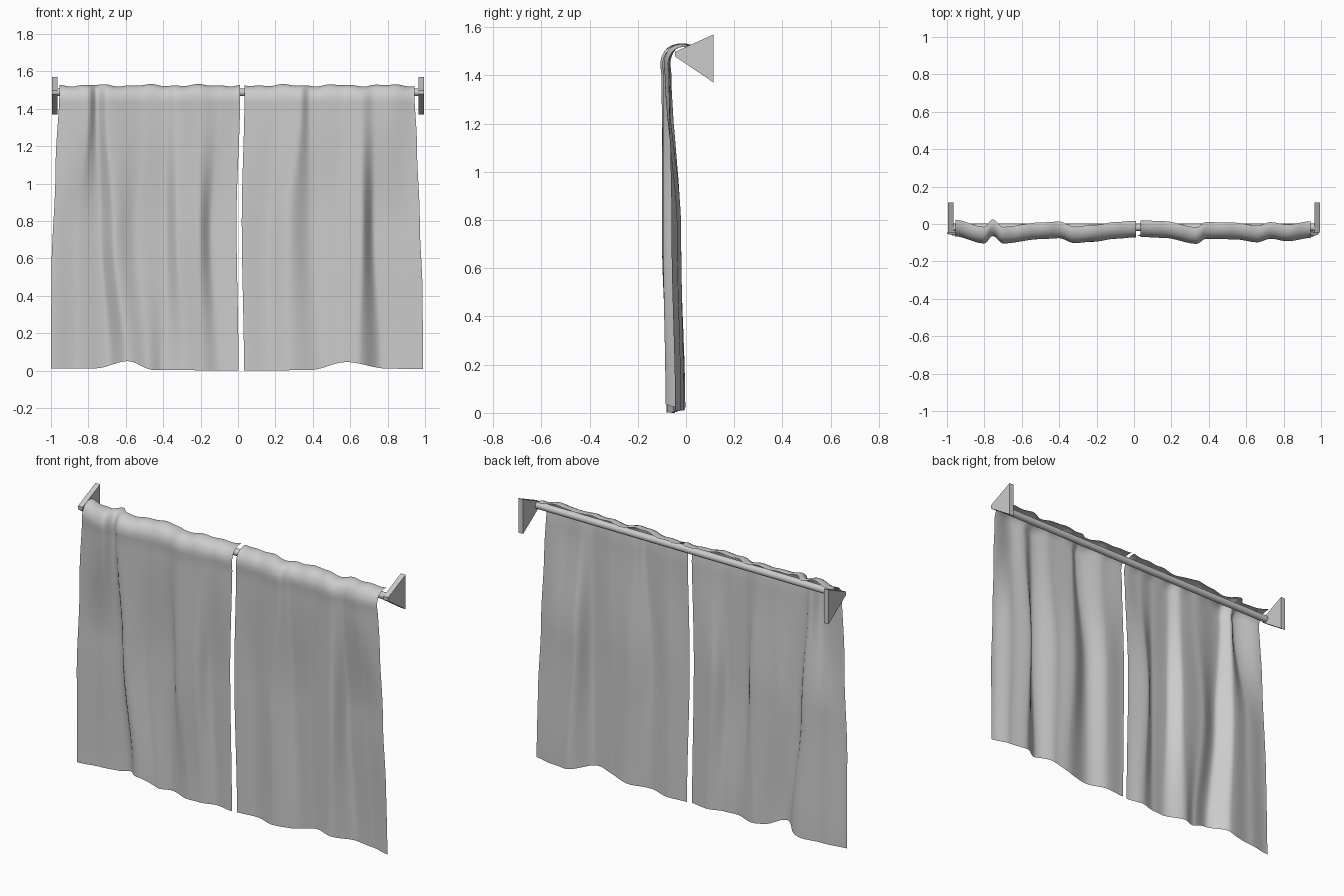
import bpy, bmesh, math

if "Cube" in bpy.data.objects:
    bpy.data.objects.remove(bpy.data.objects["Cube"])


def interp(pts, t):
    # smooth interpolation through a few (position, value) points
    if t <= pts[0][0]:
        return pts[0][1]
    for (a, va), (b, vb) in zip(pts, pts[1:]):
        if t <= b:
            k = (t - a) / (b - a)
            return va + (vb - va) * k * k * (3 - 2 * k)
    return pts[-1][1]


def finish(bm, name):
    bmesh.ops.recalc_face_normals(bm, faces=bm.faces)
    me = bpy.data.meshes.new(name)
    bm.to_mesh(me)
    bm.free()
    ob = bpy.data.objects.new(name, me)
    bpy.context.collection.objects.link(ob)
    return ob


def smooth(ob, angle):
    bpy.ops.object.select_all(action='DESELECT')
    ob.select_set(True)
    bpy.context.view_layer.objects.active = ob
    bpy.ops.object.shade_smooth_by_angle(angle=math.radians(angle))


# cloth panel: fold profiles at the hem, middle and top, rolled over the rod
ROLL = [(1.43, -.003), (1.455, -.004), (1.475, 0), (1.495, .009), (1.51, .022),
        (1.52, .04), (1.525, .058), (1.525, .073), (1.524, .085)]


def curtain(name, left, right, hem, mid, top, lift, phase):
    rows = [(1.4 * i / 40, 0) for i in range(41)] + ROLL
    n = 100
    bm = bmesh.new()
    grid = []
    for z, shift in rows:
        xl, xr = interp(left, z), interp(right, z)
        line = []
        for i in range(n + 1):
            x = xl + (xr - xl) * i / n
            # profiles share their point order, so creases lean as they rise
            prof = [(interp([(0, h[0]), (.75, m[0]), (1.42, t[0])], z),
                     interp([(0, h[1]), (.75, m[1]), (1.42, t[1])], z))
                    for h, m, t in zip(hem, mid, top)]
            y = interp(prof, x)
            roll = max(0, (z - 1.43) / .095)
            ripple = .004 * math.sin(x * 23 + phase) + .003 * math.sin(x * 51 + phase)
            zz = z + roll * ripple + interp(lift, x) * max(0, 1 - z / .5) ** 2
            line.append(bm.verts.new((x, y + shift, zz)))
        grid.append(line)
    for a, b in zip(grid, grid[1:]):
        for i in range(n):
            bm.faces.new((a[i], a[i + 1], b[i + 1], b[i]))
    ob = finish(bm, name)
    # front faces toward -y
    if ob.data.polygons[50].normal.y > 0:
        ob.data.flip_normals()
    smooth(ob, 60)


curtain("left_curtain",
        [(0, -1), (.5, -.998), (1.1, -.975), (1.5, -.955)],
        [(0, .003), (.8, -.008), (1.5, .012)],
        [(-1, -.045), (-.86, -.025), (-.7, -.003), (-.59, -.085), (-.48, -.06),
         (-.4, -.035), (-.27, -.075), (-.2, -.07), (-.1, -.045), (0, -.06)],
        [(-.99, -.055), (-.86, -.04), (-.74, -.022), (-.66, -.093), (-.54, -.055),
         (-.39, -.042), (-.32, -.1), (-.21, -.095), (-.14, -.045), (0, -.06)],
        [(-.96, -.062), (-.8, -.1), (-.755, -.06), (-.7, -.1), (-.5, -.077),
         (-.4, -.072), (-.32, -.098), (-.21, -.09), (-.1, -.075), (0, -.068)],
        [(-1, .01), (-.76, .012), (-.59, .05), (-.45, .003), (0, 0)], 0)

curtain("right_curtain",
        [(0, .032), (.8, .02), (1.5, .035)],
        [(0, .99), (.4, .987), (.8, .972), (1.2, .957), (1.5, .943)],
        [(.03, -.055), (.15, -.045), (.28, -.08), (.44, -.05), (.52, -.055),
         (.64, -.085), (.77, -.008), (.88, -.02), (.99, -.045)],
        [(.02, -.062), (.15, -.05), (.27, -.09), (.4, -.045), (.5, -.055),
         (.66, -.095), (.73, -.02), (.85, -.035), (.97, -.06)],
        [(.03, -.065), (.16, -.07), (.335, -.102), (.385, -.075), (.54, -.078),
         (.66, -.094), (.73, -.075), (.82, -.088), (.95, -.07)],
        [(.03, 0), (.38, .002), (.58, .045), (.8, .01), (.99, .008)], 2)

# rod
bpy.ops.mesh.primitive_cylinder_add(vertices=24, radius=.02, depth=1.94,
                                    location=(0, -.018, 1.487), rotation=(0, math.pi / 2, 0))
rod = bpy.context.object
rod.name = "curtain_rod"
smooth(rod, 40)

# triangular wall brackets
PROFILE = [(-.045, 1.498), (-.045, 1.478), (.115, 1.37), (.115, 1.57)]
for side, label in ((-1, "left"), (1, "right")):
    bm = bmesh.new()
    face = bm.faces.new([bm.verts.new((side * .965, y, z)) for y, z in PROFILE])
    ext = bmesh.ops.extrude_face_region(bm, geom=[face])
    for v in ext["geom"]:
        if isinstance(v, bmesh.types.BMVert):
            v.co.x += side * .03
    finish(bm, label + "_bracket")
